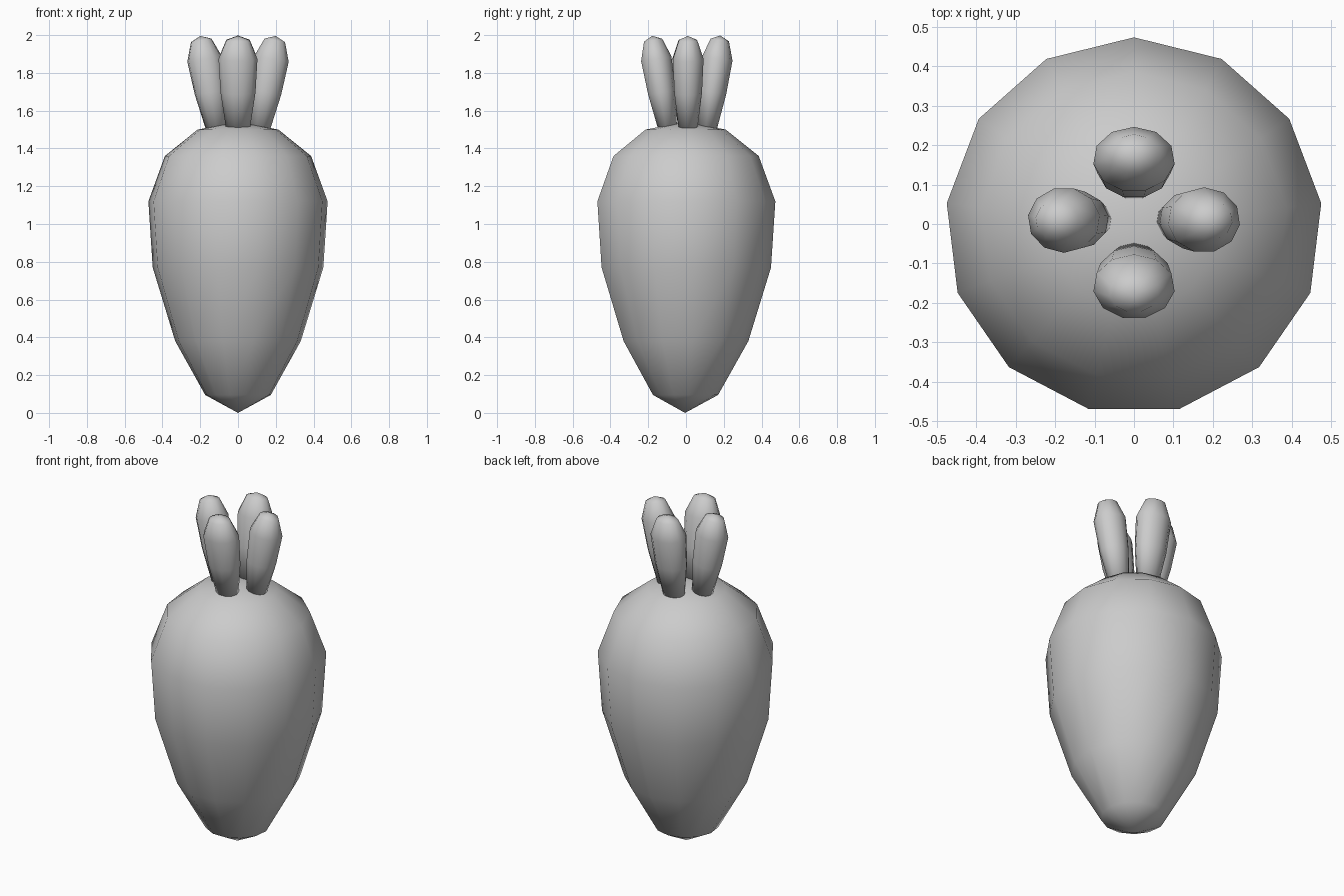
import bpy, bmesh, math
from mathutils import Matrix, Vector

if "Cube" in bpy.data.objects:
    bpy.data.objects.remove(bpy.data.objects["Cube"])


def lathe(name, profile, sides, sx=1.0, sy=1.0, matrix=Matrix()):
    """Closed revolved solid; a zero radius makes a pole, first vertex faces +y."""
    bm = bmesh.new()
    rings = []
    for r, z in profile:
        if r == 0:
            rings.append([bm.verts.new((0, 0, z))])
        else:
            angles = [math.pi / 2 + 2 * math.pi * i / sides for i in range(sides)]
            rings.append([bm.verts.new((r * sx * math.cos(a), r * sy * math.sin(a), z))
                          for a in angles])
    for lo, hi in zip(rings, rings[1:]):
        for i in range(sides):
            j = (i + 1) % sides
            if len(lo) == 1:
                bm.faces.new((lo[0], hi[j], hi[i]))
            elif len(hi) == 1:
                bm.faces.new((lo[i], lo[j], hi[0]))
            else:
                bm.faces.new((lo[i], lo[j], hi[j], hi[i]))
    bm.transform(matrix)
    bmesh.ops.recalc_face_normals(bm, faces=bm.faces)
    mesh = bpy.data.meshes.new(name)
    bm.to_mesh(mesh)
    bm.free()
    mesh.shade_smooth()
    obj = bpy.data.objects.new(name, mesh)
    bpy.context.collection.objects.link(obj)
    return obj


# Tapered root
root_profile = [(0, 0.0), (0.175, 0.095), (0.335, 0.38), (0.455, 0.77), (0.478, 1.12),
                (0.39, 1.36), (0.215, 1.50), (0, 1.54)]
lathe("root", root_profile, 13, matrix=Matrix.Translation((0, -0.005, 0)))

# Four leaf stalks leaning outwards
stalk_profile = [(0, 0.0), (0.62, 0.005), (0.9, 0.195), (1.0, 0.375), (0.6, 0.474), (0, 0.498)]
stalks = {
    "front_stalk": ((0, -0.098, 1.505), (0, -0.165)),
    "back_stalk": ((0, 0.112, 1.505), (0, 0.14)),
    "left_stalk": ((-0.113, 0.01, 1.505), (-0.175, 0)),
    "right_stalk": ((0.113, 0.01, 1.505), (0.175, 0)),
}
for name, (base, lean) in stalks.items():
    tilt = Vector((0, 0, 1)).rotation_difference(Vector((*lean, 1))).to_matrix().to_4x4()
    turn = Matrix.Rotation(math.pi if name == "left_stalk" else 0, 4, "Z")
    lathe(name, stalk_profile, 11, 0.104 if lean[1] else 0.093, 0.083,
          Matrix.Translation(base) @ tilt @ turn)
